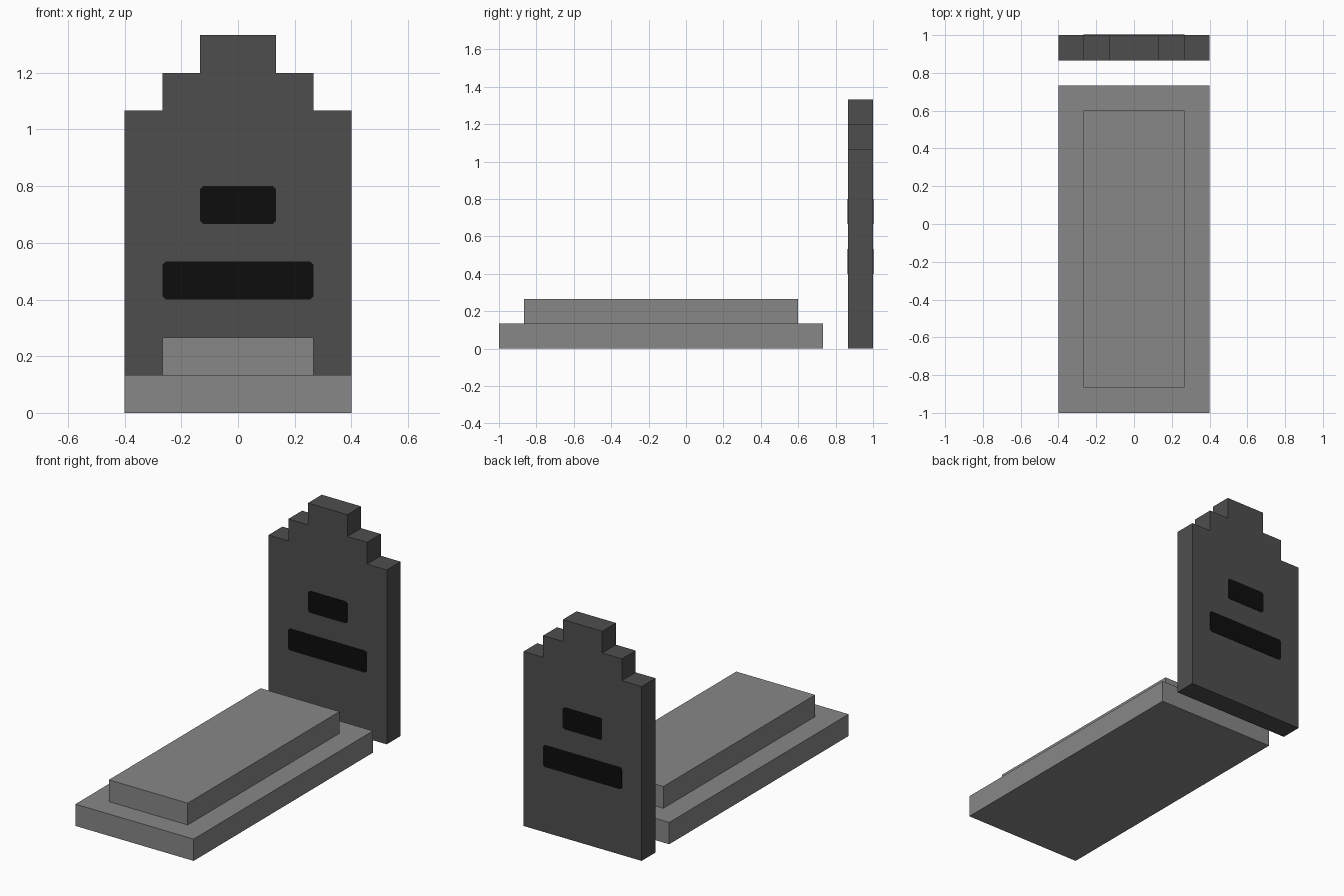
import bpy
import bmesh

if "Cube" in bpy.data.objects:
    bpy.data.objects.remove(bpy.data.objects["Cube"])

U = 2 / 15  # block size


def material(name, value):
    mat = bpy.data.materials.new(name)
    mat.diffuse_color = (value, value, value, 1)
    mat.use_nodes = True
    mat.node_tree.nodes["Principled BSDF"].inputs["Base Color"].default_value = mat.diffuse_color
    return mat


STONE = material("light_grey_stone", 0.242)
DARK = material("dark_grey_stone", 0.076)
BLACK = material("black_engraving", 0.004)


def prism(name, outline, y0, y1, mat):
    """Extrude an (x, z) outline from y0 to y1."""
    bm = bmesh.new()
    face = bm.faces.new([bm.verts.new((x, y0, z)) for x, z in outline])
    out = bmesh.ops.extrude_face_region(bm, geom=[face])
    verts = [v for v in out["geom"] if isinstance(v, bmesh.types.BMVert)]
    bmesh.ops.translate(bm, verts=verts, vec=(0, y1 - y0, 0))
    bmesh.ops.recalc_face_normals(bm, faces=bm.faces)
    mesh = bpy.data.meshes.new(name)
    bm.to_mesh(mesh)
    bm.free()
    mesh.materials.append(mat)
    obj = bpy.data.objects.new(name, mesh)
    bpy.context.collection.objects.link(obj)
    return obj


def mirrored(half):
    """Complete a right-hand outline by mirroring it across x = 0."""
    return half + [(-x, z) for x, z in reversed(half)]


# Stepped grave slab
for name, half, z, y0, y1 in (("lower_slab", 3, 0, -7.5, 5.5),
                              ("upper_slab", 2, 1, -6.5, 4.5)):
    prism(name, mirrored([(half * U, z * U), (half * U, (z + 1) * U)]),
          y0 * U, y1 * U, STONE)

# Headstone with stepped top
steps = [(3, 0), (3, 8), (2, 8), (2, 9), (1, 9), (1, 10)]
front, back = 6.5 * U, 7.5 * U
prism("headstone", mirrored([(x * U, z * U) for x, z in steps]), front, back, DARK)

# Engraved bars with slightly clipped corners, on both faces
C, T = 0.011, 0.002
for bar, half, z in (("short_bar", 1, 5), ("long_bar", 2, 3)):
    x, z0, z1 = half * U, z * U, (z + 1) * U
    outline = mirrored([(x - C, z0), (x, z0 + C), (x, z1 - C), (x - C, z1)])
    for side, y in (("front", front), ("back", back)):
        prism(f"{side}_{bar}", outline, y - T, y + T, BLACK)
